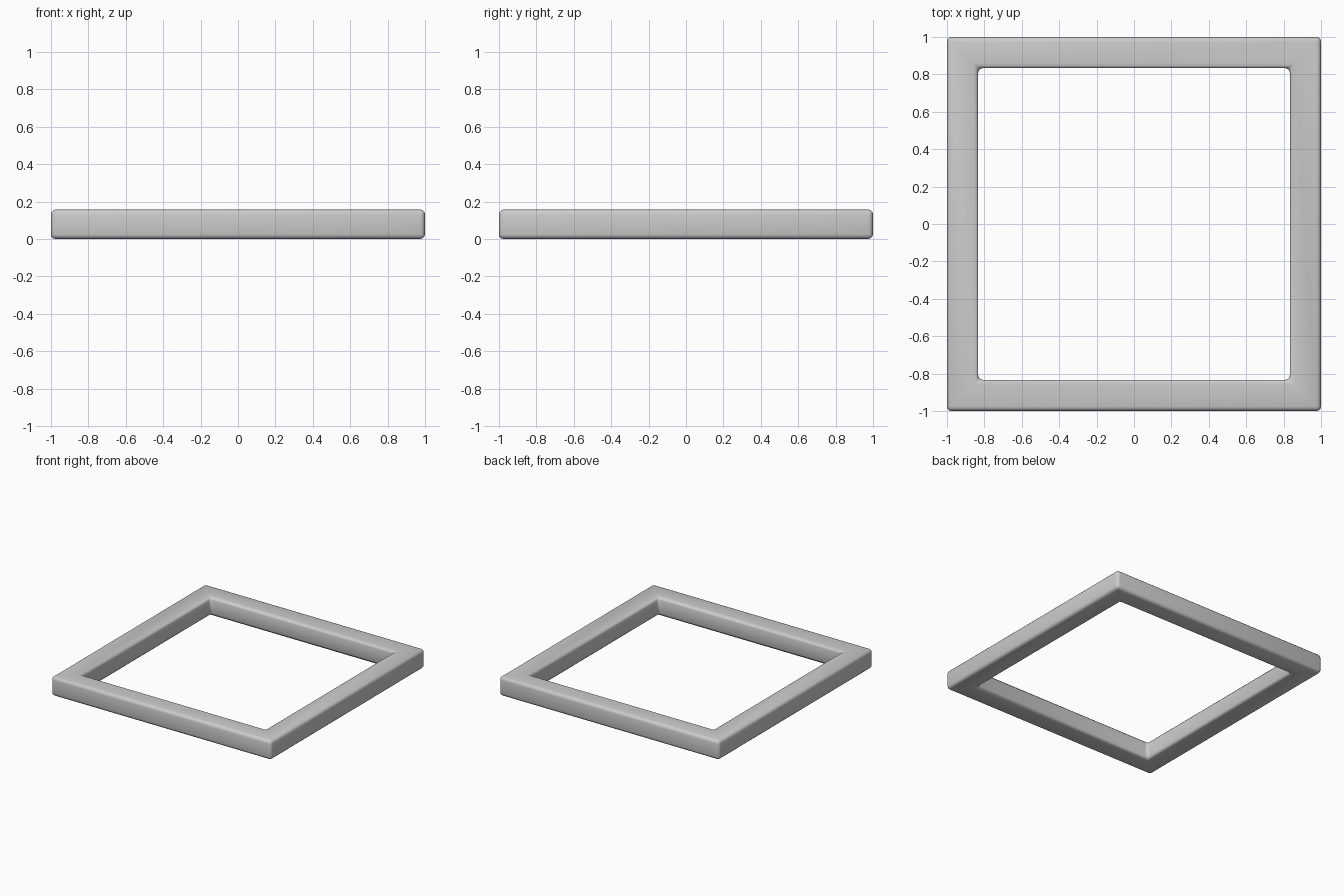
import bpy, bmesh

if "Cube" in bpy.data.objects:
    bpy.data.objects.remove(bpy.data.objects["Cube"])

OUTER, INNER, HEIGHT = 1.0, 0.833, 0.157
CORNERS = [(-1, -1), (1, -1), (1, 1), (-1, 1)]

# Square frame: a four-point section carried round four mitred corners
bm = bmesh.new()
section = [(OUTER, 0), (OUTER, HEIGHT), (INNER, HEIGHT), (INNER, 0)]
rings = [[bm.verts.new((sx * r, sy * r, z)) for r, z in section] for sx, sy in CORNERS]
for i in range(4):
    a, b = rings[i], rings[(i + 1) % 4]
    for j in range(4):
        k = (j + 1) % 4
        bm.faces.new((a[j], b[j], b[k], a[k]))
bmesh.ops.recalc_face_normals(bm, faces=bm.faces)

mesh = bpy.data.meshes.new("square_frame")
bm.to_mesh(mesh)
bm.free()
frame = bpy.data.objects.new("square_frame", mesh)
bpy.context.collection.objects.link(frame)

# Softened edges with smooth shading
mesh.shade_smooth()
bevel = frame.modifiers.new("rounded_edges", "BEVEL")
bevel.width = 0.025
bevel.segments = 3
bevel.limit_method = "ANGLE"
